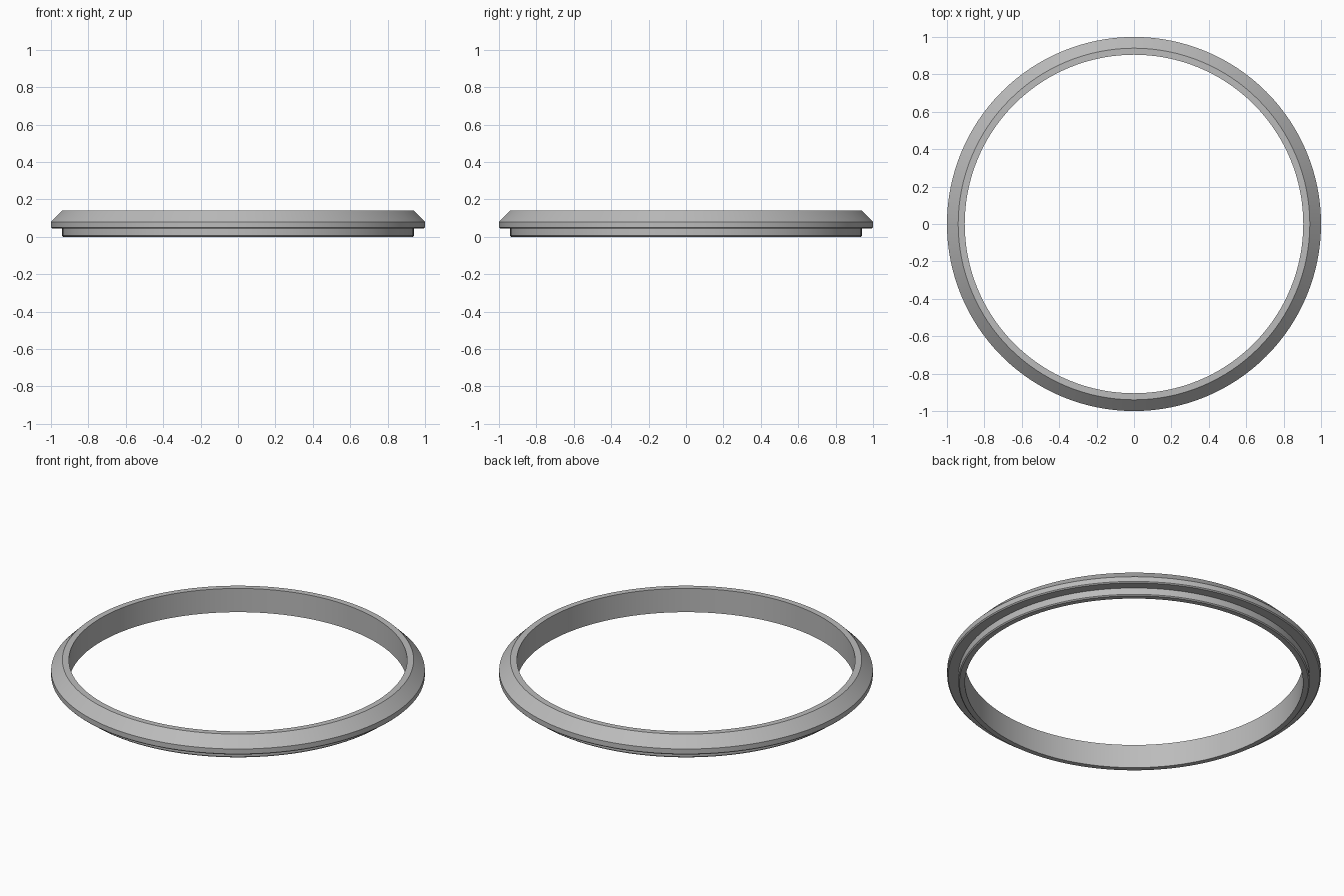
import bpy
import bmesh
from math import tau, radians
from mathutils import Vector, Matrix

cube = bpy.data.objects.get("Cube")
if cube:
    bpy.data.objects.remove(cube, do_unlink=True)

# Grey metal
grey = bpy.data.materials.new("satin grey")
grey.use_nodes = True
colour = (0.5, 0.5, 0.5, 1)
grey.diffuse_color = colour
grey.node_tree.nodes["Principled BSDF"].inputs["Base Color"].default_value = colour

# Cross-section (radius, height): bottom lip, overhanging flange, sloped shoulder
INNER, LIP, OUTER, TOP, FLANGE, CHAMFER = 0.905, 0.94, 1.0, 0.14, 0.045, 0.006
profile = [
    (INNER, 0),
    (LIP - CHAMFER, 0),
    (LIP, CHAMFER),
    (LIP, FLANGE),
    (OUTER - CHAMFER, FLANGE),
    (OUTER, FLANGE + CHAMFER),
    (OUTER, 0.08),
    (LIP, TOP),
    (INNER, TOP),
]

# Sweep the closed section around the vertical axis
bm = bmesh.new()
section = [bm.verts.new((r, 0, z)) for r, z in profile]
edges = [bm.edges.new((a, b)) for a, b in zip(section, section[1:] + section[:1])]
bmesh.ops.spin(bm, geom=section + edges, cent=(0, 0, 0), axis=(0, 0, 1),
               angle=tau, steps=128, use_merge=True)
bmesh.ops.remove_doubles(bm, verts=bm.verts, dist=0.0001)
bmesh.ops.recalc_face_normals(bm, faces=bm.faces)

mesh = bpy.data.meshes.new("bezel_ring")
bm.to_mesh(mesh)
bm.free()
mesh.materials.append(grey)
ring = bpy.data.objects.new("bezel_ring", mesh)
bpy.context.collection.objects.link(ring)

# Smooth around the ring, sharp across the section
bpy.context.view_layer.objects.active = ring
ring.select_set(True)
bpy.ops.object.shade_smooth_by_angle(angle=radians(25))
